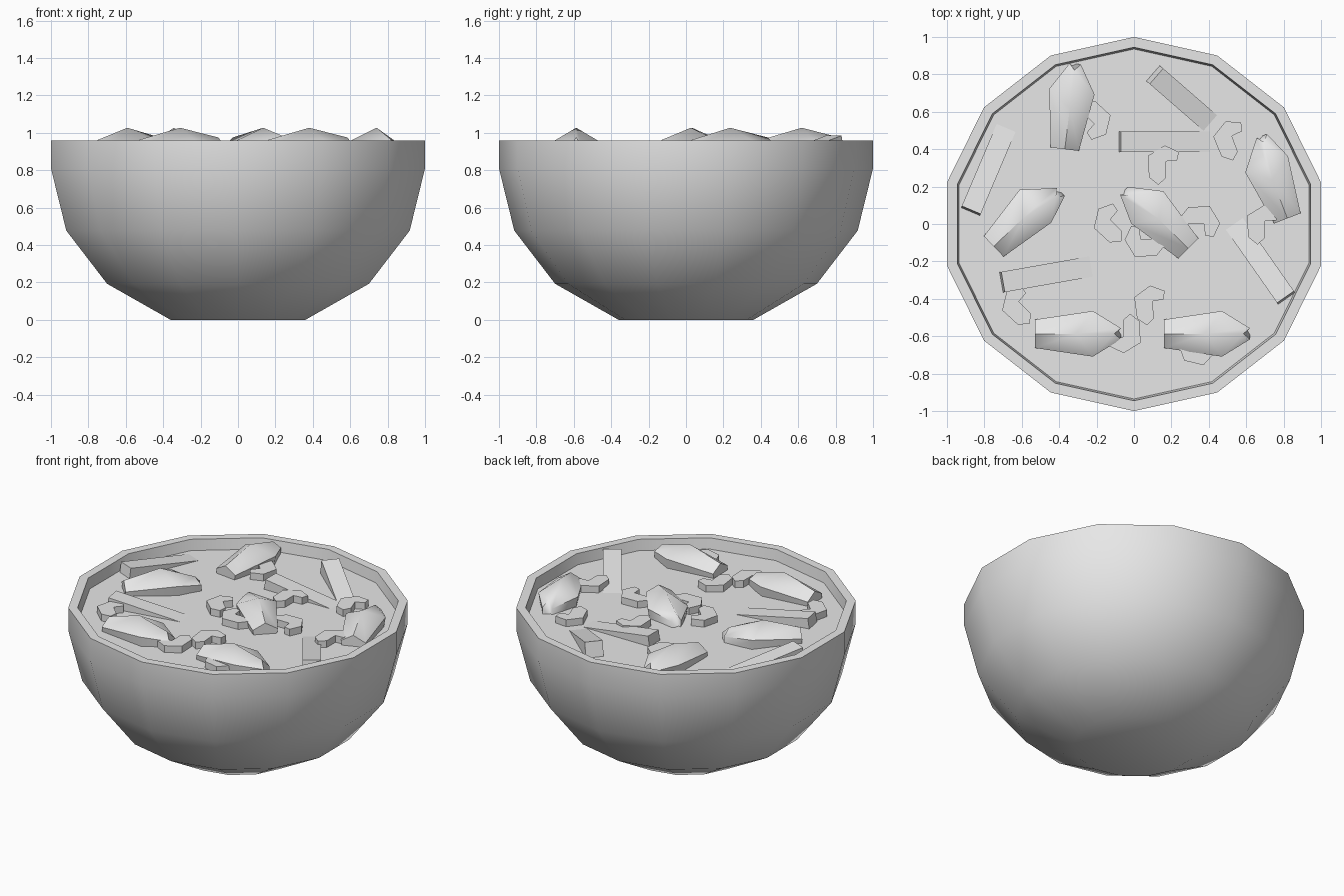
import bpy, bmesh, math
from mathutils import Matrix, Vector

cube = bpy.data.objects.get("Cube")
if cube:
    bpy.data.objects.remove(cube, do_unlink=True)

SIDES = 14
BROTH = 0.89  # broth surface height

grey = bpy.data.materials.new("plain_grey")
grey.use_nodes = True
grey.diffuse_color = (0.8, 0.8, 0.8, 1)
grey.node_tree.nodes["Principled BSDF"].inputs["Base Color"].default_value = (0.8, 0.8, 0.8, 1)


def finish(name, bm, smooth=None):
    bmesh.ops.recalc_face_normals(bm, faces=bm.faces)
    mesh = bpy.data.meshes.new(name)
    bm.to_mesh(mesh)
    bm.free()
    mesh.materials.append(grey)
    obj = bpy.data.objects.new(name, mesh)
    bpy.context.collection.objects.link(obj)
    if smooth:
        bpy.ops.object.select_all(action='DESELECT')
        obj.select_set(True)
        bpy.context.view_layer.objects.active = obj
        bpy.ops.object.shade_smooth_by_angle(angle=math.radians(smooth))
    return obj


def loft(bm, rings):
    """Join closed rings of points with quads and cap both ends."""
    loops = [[bm.verts.new(p) for p in ring] for ring in rings]
    for a, b in zip(loops, loops[1:]):
        for i in range(len(a)):
            j = (i + 1) % len(a)
            bm.faces.new((a[i], a[j], b[j], b[i]))
    bm.faces.new(loops[0][::-1])
    bm.faces.new(loops[-1])


def ring(r, z):
    """Polygon ring with a corner on the y axis, widened to fill x."""
    stretch = 1 / math.cos(math.pi / SIDES / 2 * 2)
    return [(r * stretch * math.sin(2 * math.pi * i / SIDES),
             r * math.cos(2 * math.pi * i / SIDES), z) for i in range(SIDES)]


def place(x, y, degrees):
    return Matrix.Translation((x, y, 0)) @ Matrix.Rotation(math.radians(degrees), 4, 'Z')


# Bowl with its rim and inner wall, closed just under the broth
bm = bmesh.new()
profile = [(0.36, 0), (0.7, 0.193), (0.918, 0.477), (1, 0.81), (1, 0.96),
           (0.945, 0.96), (0.934, BROTH - 0.01)]
loft(bm, [ring(r, z) for r, z in profile])
finish("bowl", bm, 40)

# Broth surface
bm = bmesh.new()
bm.faces.new([bm.verts.new(p) for p in ring(0.936, BROTH)])
finish("broth", bm)


# Large chunks: blunt at one end, ridged on top, tapering to a tip
def chunk(x, y, degrees, tip_shift):
    bm = bmesh.new()
    stations = [  # ridge along, ridge z, side along, half width, side z, shift
        (0, 0.962, 0, 0.076, 0.92, 0),
        (0.22, 1.027, 0.31, 0.122, 0.955, 0),
        (0.425, 0.975, 0.46, 0.03, 0.93, tip_shift)]
    rings = []
    for top_x, top_z, side_x, half, side_z, shift in stations:
        rings.append([(side_x, shift - half * 0.85, 0.84), (side_x, shift - half, side_z),
                      (top_x, shift, top_z),
                      (side_x, shift + half, side_z), (side_x, shift + half * 0.85, 0.84)])
    loft(bm, rings)
    bm.transform(place(x, y, degrees))
    finish("large_chunk", bm, 62)


for spec in [(-0.37, 0.4, 83, 0), (-0.75, -0.12, 44, -0.04), (0.29, -0.13, 135, 0.025),
             (0.82, 0.03, 111, -0.03), (-0.53, -0.587, 0, 0), (0.16, -0.587, 0, 0)]:
    chunk(*spec)


# Square sticks sloping down into the broth
def stick(x, y, degrees, top, slope):
    bm = bmesh.new()
    bmesh.ops.create_cube(bm, size=1)
    bm.transform(Matrix.Translation((0.5, 0, -0.5)))
    bm.transform(Matrix.Diagonal((0.52, 0.11, 0.11, 1)))
    bm.transform(Matrix.Rotation(math.radians(slope), 4, 'Y'))
    bm.transform(Matrix.Translation((0, 0, top)) )
    bm.transform(place(x, y, degrees))
    finish("sloping_stick", bm)


for spec in [(0.12, 0.79, -41, 0.985, 14), (-0.07, 0.44, 0, 0.957, 8),
             (-0.87, 0.075, 67, 0.957, 8), (-0.7, -0.31, 10, 0.957, 8),
             (0.81, -0.39, 125, 0.957, 8)]:
    stick(*spec)

# Small elbow-shaped bits floating in the broth
ELBOW = [(-0.075, 0.045), (0.015, 0.1), (0.09, 0.065), (0.08, 0.02),
         (0.02, 0.015), (0.02, -0.075), (-0.02, -0.11), (-0.07, -0.07)]


def elbow(x, y, degrees):
    bm = bmesh.new()
    loft(bm, [[(px, py, z) for px, py in ELBOW] for z in (0.86, 0.935)])
    bm.transform(place(x, y, degrees))
    finish("elbow_bit", bm)


for spec in [(0.15, 0.32, 0), (0.51, 0.45, 20), (0.36, 0.02, -90), (-0.13, 0, 45),
             (0.05, -0.1, 90), (-0.21, 0.56, -135), (0.68, 0, 0), (-0.62, -0.44, 45),
             (0.08, -0.43, 5), (-0.04, -0.59, 180), (0.35, -0.67, 135)]:
    elbow(*spec)
